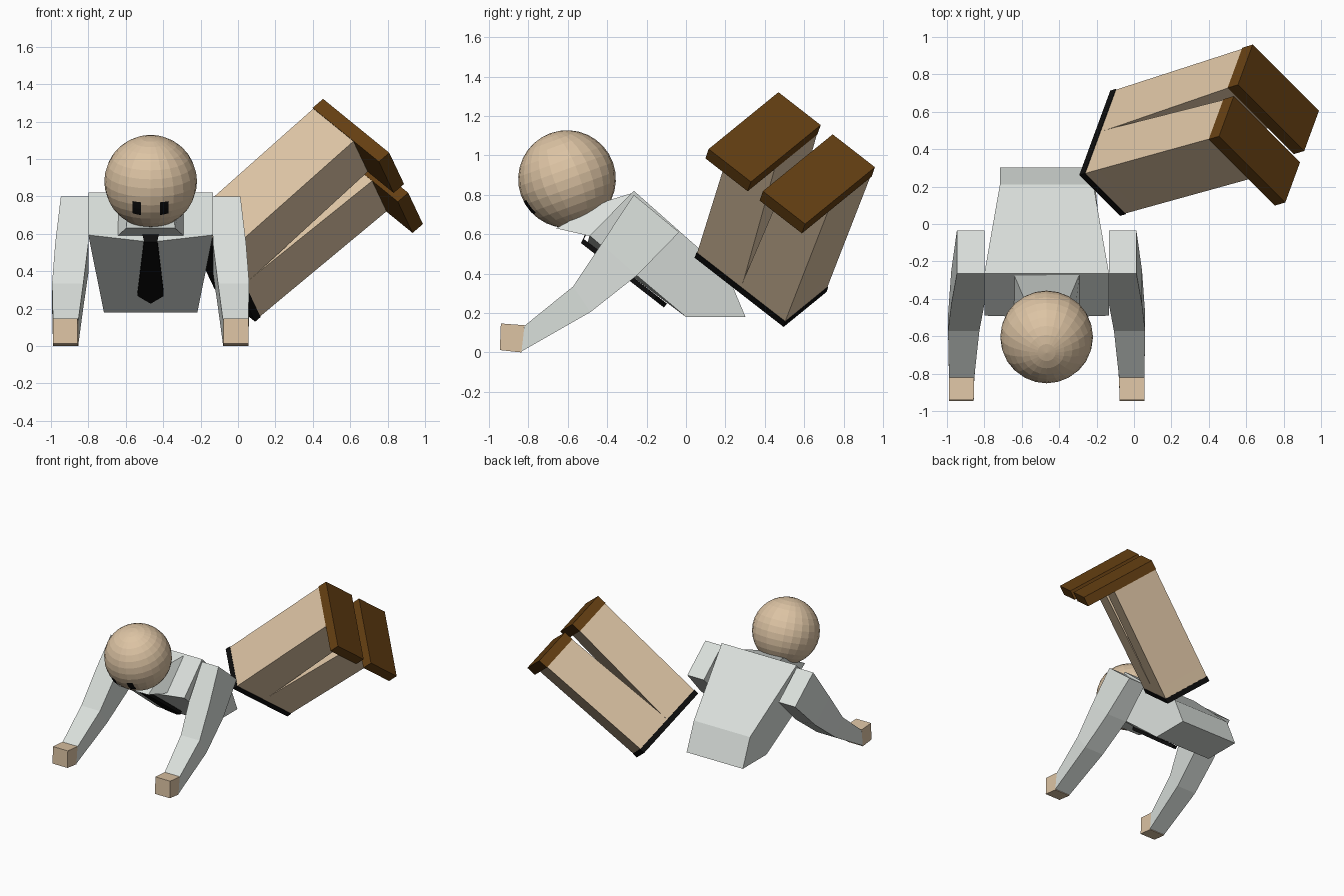
import bpy, bmesh, math
from mathutils import Vector as V, Matrix

if "Cube" in bpy.data.objects:
    bpy.data.objects.remove(bpy.data.objects["Cube"])


def material(name, rgb):
    m = bpy.data.materials.new(name)
    m.diffuse_color = (*rgb, 1)
    m.use_nodes = True
    m.node_tree.nodes["Principled BSDF"].inputs["Base Color"].default_value = m.diffuse_color
    return m


TAN = material("tan", (0.72, 0.55, 0.37))
SHIRT = material("pale grey", (0.70, 0.74, 0.71))
BROWN = material("brown", (0.13, 0.05, 0.006))
BLACK = material("black", (0.004, 0.004, 0.004))
CX = -0.467  # symmetry plane of the upper body


def finish(name, bm, mat):
    bmesh.ops.recalc_face_normals(bm, faces=bm.faces)
    me = bpy.data.meshes.new(name)
    bm.to_mesh(me)
    bm.free()
    me.materials.append(mat)
    ob = bpy.data.objects.new(name, me)
    bpy.context.collection.objects.link(ob)
    return ob


def loft(name, rings, mat):
    """Skin a list of equal-sized rings and cap both ends."""
    bm = bmesh.new()
    vs = [[bm.verts.new(p) for p in r] for r in rings]
    n = len(rings[0])
    for a, b in zip(vs, vs[1:]):
        for i in range(n):
            j = (i + 1) % n
            bm.faces.new((a[i], a[j], b[j], b[i]))
    bm.faces.new(vs[0])
    bm.faces.new(vs[-1])
    return finish(name, bm, mat)


# torso: side profile (y, z) swept across three columns, narrower at the hips
def torso_column(s, front):
    prof = [(-0.264, 0.82, .333), (0.21, 0.40, .25), (0.302, 0.18, .25),
            (0.0, 0.18, .25), (*front, .333)]
    return [(CX + s * h, y, z) for y, z, h in prof]


loft("torso", [torso_column(-1, (-0.49, 0.593)), torso_column(0, (-0.50, 0.555)),
               torso_column(1, (-0.49, 0.593))], SHIRT)

# collar: tapered four-sided ring under the head
loft("collar", [
    [(CX - .175, -.27, .81), (CX + .175, -.27, .81), (CX + .175, -.485, .59), (CX - .175, -.485, .59)],
    [(CX - .12, -.40, .77), (CX + .12, -.40, .77), (CX + .13, -.66, .63), (CX - .13, -.66, .63)]], SHIRT)

# tie: flat strip hanging along the chest
tie = [(.05, -.50, .625), (.035, -.533, .555), (.07, -.162, .267), (.004, -.112, .228)]
loft("tie", [[(CX - h, y, z), (CX + h, y, z), (CX + h, y + .015, z + .02), (CX - h, y + .015, z + .02)]
             for h, y, z in tie], BLACK)

# arms and hands: (inner x, outer x, upper y, z, lower y, z) measured from the body centre
ARM = [(.333, .480, -.265, .80, -.035, .61), (.333, .510, -.43, .55, -.25, .39),
       (.360, .527, -.573, .335, -.485, .205), (.387, .522, -.82, .135, -.835, .005)]
HAND = [(.387, .522, -.82, .138, -.835, .0), (.390, .522, -.94, .147, -.945, .012)]


def limb(name, sections, s, mat):
    loft(name, [[(CX + s * i, y1, z1), (CX + s * o, y1, z1), (CX + s * o, y2, z2), (CX + s * i, y2, z2)]
                for i, o, y1, z1, y2, z2 in sections], mat)


for side, s in (("left", 1), ("right", -1)):
    limb(side + "_arm", ARM, s, SHIRT)
    limb(side + "_hand", HAND, s, TAN)

# head: faceted ball nodding forward
HC, HR = V((CX, -.604, .88)), .248
bm = bmesh.new()
bmesh.ops.create_uvsphere(bm, u_segments=24, v_segments=16, radius=HR,
                          matrix=Matrix.Translation(HC) @ Matrix.Rotation(math.radians(20), 4, 'X'))
finish("head", bm, TAN)

# eyes: thin patches curved over the ball
for side, s in (("left", 1), ("right", -1)):
    bm = bmesh.new()
    rows = []
    for k in range(5):
        e = math.radians(-27 - 5 * k)
        row = []
        for x in (.050, .072, .095):
            c = math.sqrt(1 - (x / HR) ** 2)
            d = V((s * x / HR, -c * math.cos(e), c * math.sin(e)))
            row.append(bm.verts.new(HC + d * (HR + .004)))
        rows.append(row)
    for a, b in zip(rows, rows[1:]):
        for i in range(2):
            f = bm.faces.new((a[i], a[i + 1], b[i + 1], b[i]))
    ob = finish(side + "_eye", bm, BLACK)
    if ob.data.polygons[0].normal.y > 0:
        ob.data.flip_normals()

# lower body frame: W across both legs, D from back to front, N from waist to soles
A = V((-.29, .262, .655))
D = V((.614, -.614, -.50)).normalized()
W = V((.305, .729, -.61))
W = (W - D * W.dot(D)).normalized()
N = D.cross(W)
MID = A + W * .295


def ring(n, w0, w1, d0, d1):
    return [MID + N * n + W * w + D * d for w, d in ((w0, d0), (w1, d0), (w1, d1), (w0, d1))]


loft("belt", [ring(0, -.298, .298, -.003, .353), ring(.04, -.298, .298, -.003, .353)], BLACK)
for side, s in (("left", 1), ("right", -1)):
    loft(side + "_leg", [ring(.04, 0, s * .295, 0, .35), ring(.13, s * .001, s * .297, 0, .35),
                         ring(.95, s * .042, s * .318, 0, .35)], TAN)
    loft(side + "_shoe", [ring(.945, s * .04, s * .323, -.003, .575),
                          ring(1.02, s * .04, s * .323, -.003, .575)], BROWN)
